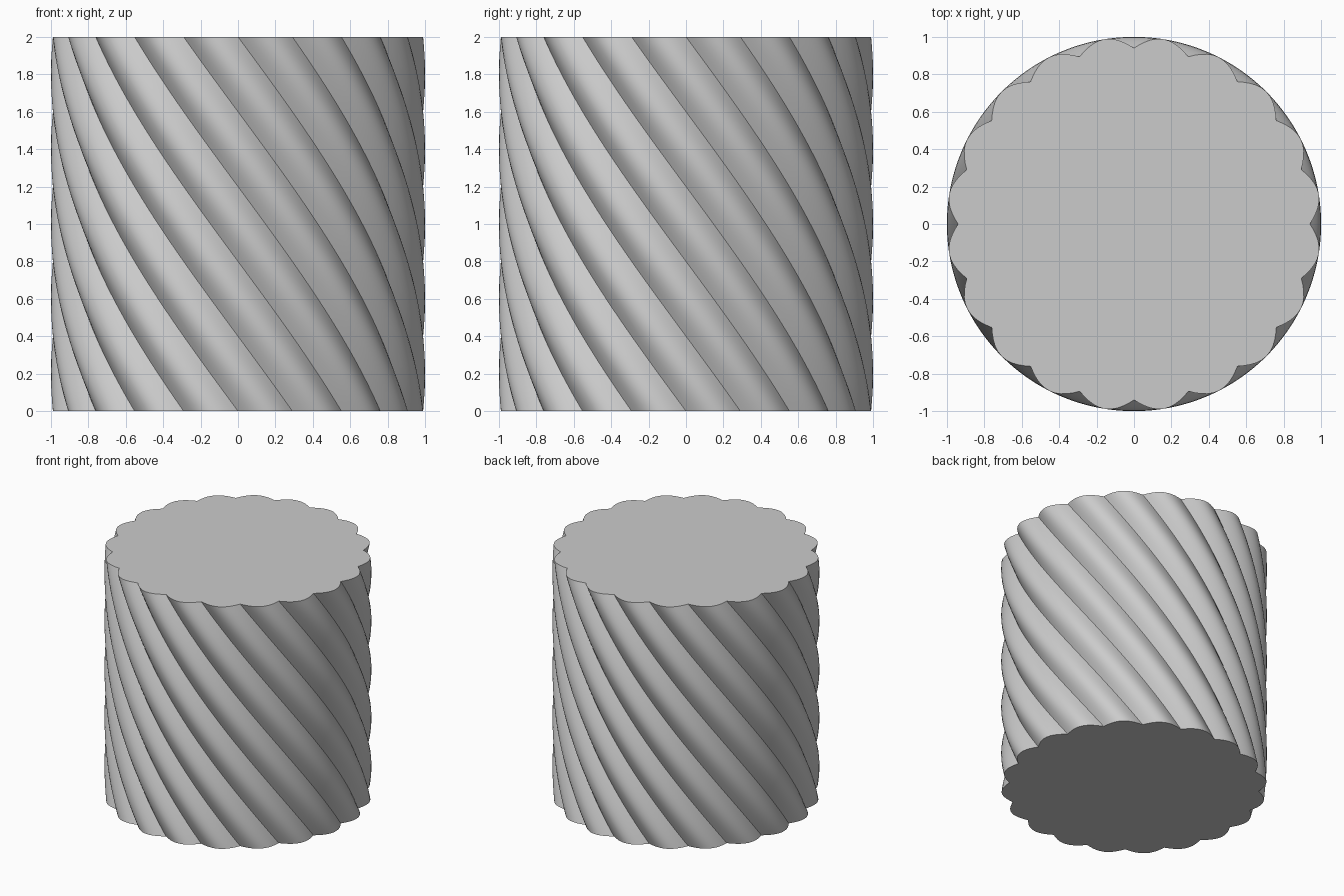
import bpy, bmesh
from math import sin, cos, pi, radians

LOBES = 20          # scallops around the column
STEPS = 10          # points along each scallop
RINGS = 60          # levels along the height
HEIGHT = 2.0
INNER, OUTER = 0.94, 1.0
TWIST = -pi / 2     # total turn from bottom to top

cube = bpy.data.objects.get("Cube")
if cube:
    bpy.data.objects.remove(cube, do_unlink=True)

# Plain grey material
grey = bpy.data.materials.new("plain grey")
grey.use_nodes = True
colour = (0.6, 0.6, 0.6, 1)
grey.diffuse_color = colour
for node in grey.node_tree.nodes:
    if node.type == 'BSDF_PRINCIPLED':
        node.inputs["Base Color"].default_value = colour

# Scalloped outline: rounded lobes meeting in sharp creases
count = LOBES * STEPS
outline = []
for i in range(count):
    bulge = sin(pi * (i % STEPS) / STEPS)
    outline.append((INNER + (OUTER - INNER) * bulge, 2 * pi * i / count))

# Twisted column: rings of the outline, turned as they rise
bm = bmesh.new()
rings = []
for k in range(RINGS + 1):
    t = k / RINGS
    rings.append([bm.verts.new((r * cos(a + TWIST * t), r * sin(a + TWIST * t), HEIGHT * t))
                  for r, a in outline])
for low, high in zip(rings, rings[1:]):
    for i in range(count):
        j = (i + 1) % count
        bm.faces.new((low[i], low[j], high[j], high[i]))

# Flat end caps
bm.faces.new(rings[-1])
bm.faces.new(rings[0][::-1])

mesh = bpy.data.meshes.new("twisted_fluted_column")
bm.to_mesh(mesh)
bm.free()
mesh.materials.append(grey)
column = bpy.data.objects.new("twisted_fluted_column", mesh)
bpy.context.collection.objects.link(column)

# Smooth lobes, sharp creases and rims
bpy.ops.object.select_all(action='DESELECT')
column.select_set(True)
bpy.context.view_layer.objects.active = column
bpy.ops.object.shade_smooth_by_angle(angle=radians(30))
